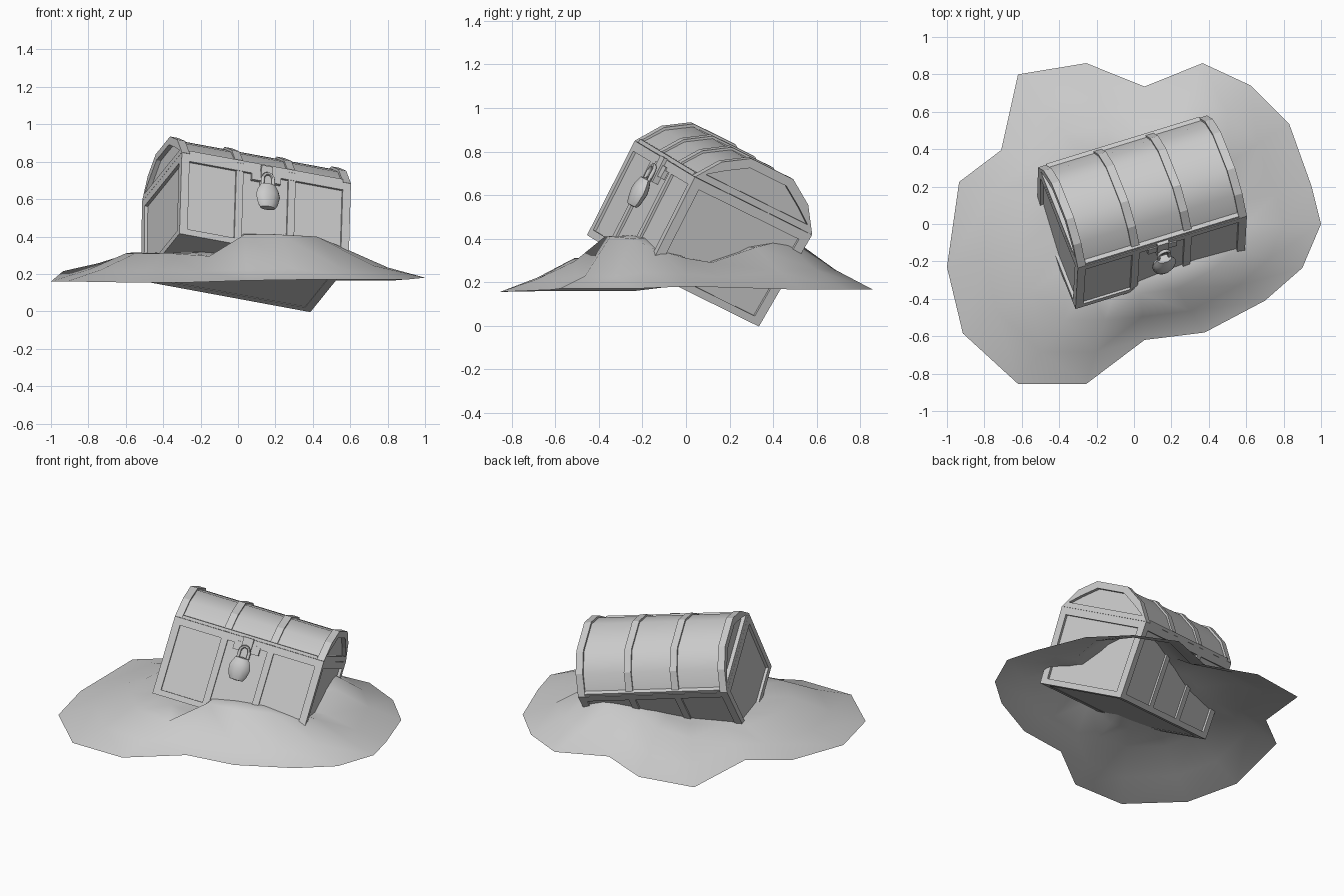
import bpy, bmesh, math
from mathutils import Matrix, Vector

if "Cube" in bpy.data.objects:
    bpy.data.objects.remove(bpy.data.objects["Cube"])

# Chest local frame: x along the chest, y to the back, z up, origin at the front rim centre
u = Vector((.9416, .2888, -.174)).normalized()
w = Vector((.0265, .451, .892))
w = (w - u * w.dot(u)).normalized()
v = w.cross(u)
POSE = Matrix.Translation((.152, -.097, .766)) @ Matrix((u, v, w)).transposed().to_4x4()
L, D, H, T = .48, .637, .486, .045     # half length, depth, body height, trim width
IN = .014                              # how far panels sit behind the trim


def finish(name, bm, pose=POSE, smooth=None, taper=0):
    for vert in bm.verts:              # body narrows slightly towards its base
        vert.co.y -= taper * max(0, -vert.co.z / H) * vert.co.y / D
    bmesh.ops.recalc_face_normals(bm, faces=bm.faces)
    me = bpy.data.meshes.new(name)
    bm.to_mesh(me)
    bm.free()
    ob = bpy.data.objects.new(name, me)
    bpy.context.collection.objects.link(ob)
    ob.matrix_world = pose
    if smooth:
        bpy.ops.object.select_all(action='DESELECT')
        ob.select_set(True)
        bpy.context.view_layer.objects.active = ob
        bpy.ops.object.shade_smooth_by_angle(angle=math.radians(smooth))
    return ob


def box(bm, x0, x1, y0, y1, z0, z1):
    m = Matrix.Translation(((x0 + x1) / 2, (y0 + y1) / 2, (z0 + z1) / 2))
    bmesh.ops.create_cube(bm, size=1, matrix=m @ Matrix.Diagonal((x1 - x0, y1 - y0, z1 - z0, 1)))


def prism(bm, x0, x1, outline, hole=None):
    """Extrude a y-z outline along x, optionally with a matching hole."""
    def loop(x, pts):
        return [bm.verts.new((x, y, z)) for y, z in pts]
    a, b = loop(x0, outline), loop(x1, outline)
    n = len(a)
    if hole:
        c, d = loop(x0, hole), loop(x1, hole)
        pairs = [(a, b), (c, d), (a, c), (b, d)]
    else:
        bm.faces.new(a)
        bm.faces.new(b)
        pairs = [(a, b)]
    for p, q in pairs:
        for i in range(n):
            j = (i + 1) % n
            bm.faces.new((p[i], p[j], q[j], q[i]))


# Body panels
bm = bmesh.new()
box(bm, -L + .018, L - .018, IN, D - IN, -H + .003, -.002)
finish("chest_body", bm, taper=.03)

# Body trim: corner posts, rails and straps
bm = bmesh.new()
for s in (-1, 1):
    xs = sorted((s * L, s * (L - T)))
    ms = (s * .148 - T / 2 + .002, s * .148 + T / 2 - .002)
    for y0, y1 in ((0, T), (D - T, D)):
        box(bm, *xs, y0, y1, -H, 0)
    for y0, y1 in ((0, .03), (D - .03, D)):
        box(bm, *ms, y0 + .002, y1 - .002, -H + .002, -.004)
    for z0, z1 in ((-H, -H + .035), (-T, 0)):
        box(bm, *xs, T, D - T, z0, z1)
for y0, y1 in ((0, T), (D - T, D)):
    for z0, z1 in ((-H, -H + .035), (-T, 0)):
        box(bm, -L + T, L - T, y0, y1, z0, z1)
finish("body_trim", bm, taper=.03)

# Barrel lid
half = [(0, .001), (.083, .116), (.204, .191)]
arch = half + [(D - y, z) for y, z in reversed(half)]


def inset(d, base):
    k = 1 - 2 * d / D
    return [(D / 2 + (y - D / 2) * k, base if z < .01 else z - d * (1 if z > .15 else .75)) for y, z in arch]


bm = bmesh.new()
prism(bm, -L + .025, L - .025, inset(.013, .001))
finish("lid", bm, smooth=35)

# Lid hoops and lower rim
bm = bmesh.new()
for s in (-1, 1):
    prism(bm, s * L, s * (L - T), arch, inset(.042, .033))
    prism(bm, s * .148 - T / 2, s * .148 + T / 2, inset(.002, .001))
for y0, y1 in ((.003, .04), (D - .04, D - .003)):
    box(bm, -L + T, L - T, y0, y1, .001, .02)
finish("lid_hoops", bm)

# Hasp
bm = bmesh.new()
box(bm, -.082, .082, -.006, .02, -.085, -.03)
box(bm, -.032, .032, -.016, .02, -.12, .005)
finish("hasp", bm)

# Padlock body and shackle
bm = bmesh.new()
rings = [(.0, -.262), (.042, -.258), (.056, -.235), (.068, -.185), (.06, -.155), (.042, -.122), (.0, -.115)]
prev = None
for r, z in rings:
    cur = [bm.verts.new((r * math.cos(i * math.pi / 5), -.04 + .55 * r * math.sin(i * math.pi / 5), z))
           for i in range(10)]
    if prev:
        for i in range(10):
            bm.faces.new((prev[i], prev[i - 1], cur[i - 1], cur[i]))
    prev = cur
bmesh.ops.remove_doubles(bm, verts=bm.verts, dist=.0005)
finish("padlock", bm, smooth=50)

bm = bmesh.new()
prev = None
path = [(-.03, -.14)] + [(-.03 * math.cos(a), -.085 + .036 * math.sin(a))
                         for a in (math.pi * k / 6 for k in range(7))] + [(.03, -.14)]
for k, (x, z) in enumerate(path):
    ang = math.pi * min(max(k - 1, 0), 6) / 6
    cur = [bm.verts.new((x - .01 * math.cos(t) * math.cos(ang), -.033 + .01 * math.sin(t),
                         z + .01 * math.cos(t) * math.sin(ang))) for t in (i * math.pi / 3 for i in range(6))]
    if prev:
        for i in range(6):
            bm.faces.new((prev[i], prev[i - 1], cur[i - 1], cur[i]))
    prev = cur
finish("padlock_shackle", bm, smooth=60)

# Sand mound: open sheet; per spoke: rim x, y, z and crest height at the chest
spokes = [(-.62, .80, .17, .31), (-.255, .86, .165, .33), (.056, .735, .17, .35), (.367, .86, .165, .38),
          (.625, .74, .165, .39), (.83, .535, .165, .36), (.95, .20, .175, .29), (1, 0, .18, .31),
          (.90, -.235, .17, .35), (.70, -.41, .17, .40), (.378, -.58, .17, .41), (.056, -.62, .165, .41),
          (-.255, -.855, .155, .295), (-.62, -.855, .155, .31), (-.915, -.585, .16, .31),
          (-1, -.23, .16, .31), (-.935, .225, .215, .315), (-.71, .395, .22, .315)]
bm = bmesh.new()
prev = None
for f, blend in ((1, 0), (.8, .42), (.6, 1), (.4, 1.02)):
    cur = []
    for x, y, z, top in spokes:
        # steep front flank is more hollow
        b = blend - (.18 if 0 < blend < 1 and top > .395 else 0)
        cur.append(bm.verts.new((x * f, y * f, z + (top - z) * b)))
    if prev:
        for i in range(len(cur)):
            bm.faces.new((prev[i - 1], prev[i], cur[i], cur[i - 1]))
    prev = cur
mid = bm.verts.new((0, 0, .33))
for i in range(len(prev)):
    bm.faces.new((prev[i - 1], prev[i], mid))
finish("sand_mound", bm, Matrix.Identity(4), smooth=60)
